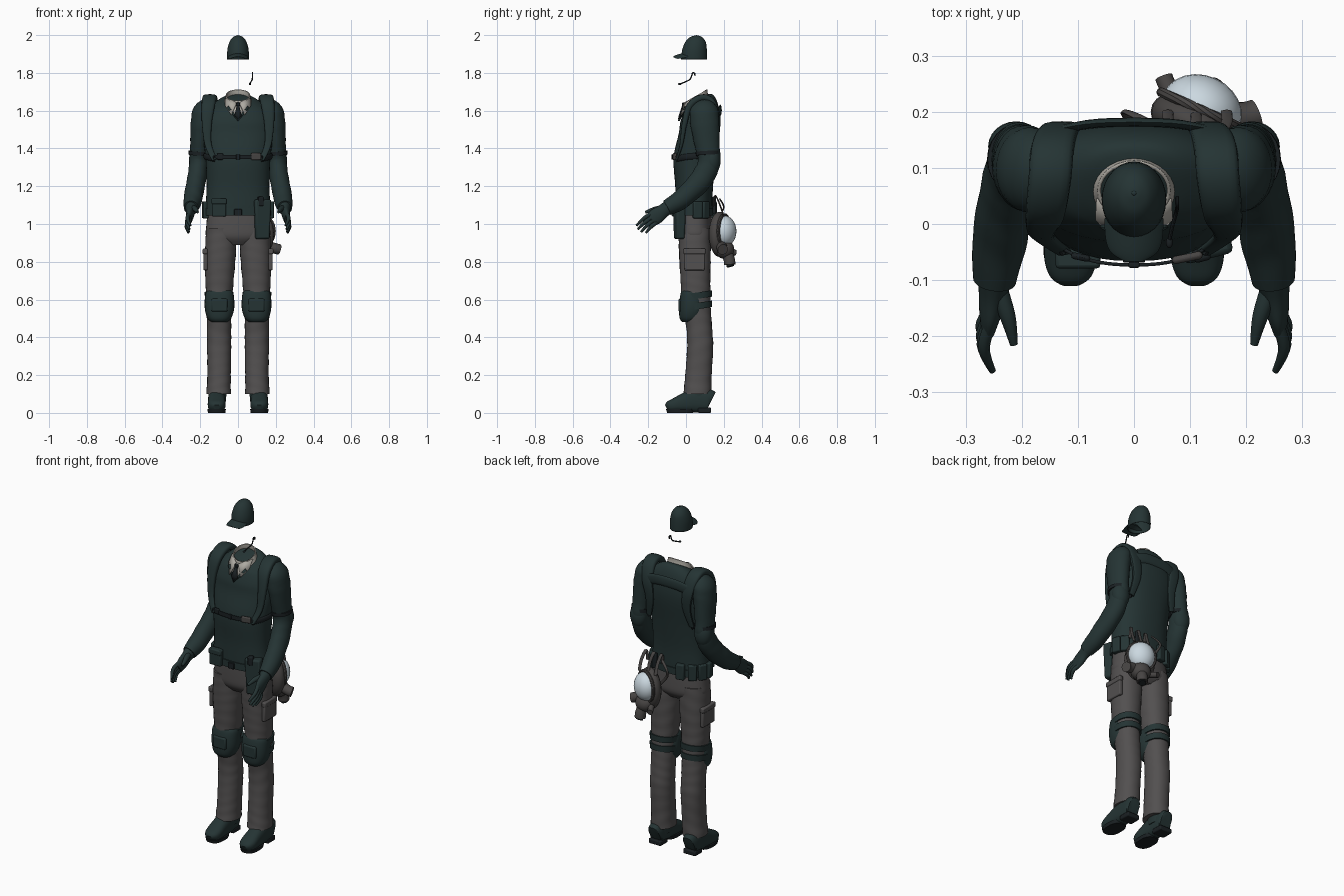
import bpy, bmesh, math
from mathutils import Vector, Matrix

def material(name, rgb):
    m = bpy.data.materials.new(name)
    m.diffuse_color = (*rgb, 1)
    return m

GREEN = material("dark_green", (0.018, 0.034, 0.034))
TROUSER = material("trouser_grey", (0.085, 0.080, 0.080))
SHIRT = material("shirt_beige", (0.42, 0.40, 0.36))
RUBBER = material("rubber_grey", (0.065, 0.060, 0.058))
GLASS = material("visor_glass", (0.60, 0.69, 0.75))
BLACK = material("strap_black", (0.010, 0.014, 0.016))

def finish(name, bm, mat, bevel=0, thick=0):
    bmesh.ops.recalc_face_normals(bm, faces=bm.faces)
    me = bpy.data.meshes.new(name)
    bm.to_mesh(me)
    bm.free()
    ob = bpy.data.objects.new(name, me)
    me.materials.append(mat)
    bpy.context.collection.objects.link(ob)
    if thick:
        m = ob.modifiers.new("thickness", 'SOLIDIFY')
        m.thickness, m.offset = thick, 0
    if bevel:
        m = ob.modifiers.new("bevel", 'BEVEL')
        m.width, m.segments = bevel, 2
    return ob

def smooth_rings(rings, steps):
    """Catmull-Rom interpolation of ring tuples."""
    r = [tuple(q) + (0,) * (6 - len(q)) for q in rings]
    out = []
    for i in range(len(r) - 1):
        a, b, c, d = r[max(i - 1, 0)], r[i], r[i + 1], r[min(i + 2, len(r) - 1)]
        for k in range(steps):
            t = k / steps
            out.append([0.5 * (2 * q + (s - p) * t + (2 * p - 5 * q + 4 * s - u) * t * t
                        + (3 * q - p - 3 * s + u) * t ** 3) for p, q, s, u in zip(a, b, c, d)])
    return out + [list(r[-1])]

def loft(name, rings, mat, side=1, flat=True, p=2.0, n=28, steps=4, arc=None,
         caps=True, thick=0, wrinkle=0):
    """Skin rings (x, y, z, rx, ry, tilt); flat keeps them level, else they follow the path."""
    rs = smooth_rings(rings, steps)
    bm, rows = bmesh.new(), []
    for i, (x, y, z, ra, rb, tilt) in enumerate(rs):
        A, B = Vector((1, 0, 0)), Vector((0, 1, tilt))
        if not flat:
            T = (Vector(rs[min(i + 1, len(rs) - 1)][:3]) - Vector(rs[max(i - 1, 0)][:3])).normalized()
            if abs(T.x) > 0.9:
                A = Vector((0, 1, 0))
            A = (A - T * A.dot(T)).normalized()
            B = T.cross(A)
        row = []
        for j in range(n + 1 if arc else n):
            t = arc[0] + (arc[1] - arc[0]) * j / n if arc else 2 * math.pi * j / n
            c, s = math.cos(t), math.sin(t)
            w = 1 + wrinkle * math.sin(z * 95 + 2.5 * math.sin(t + z * 9))
            v = Vector((x, y, z)) + A * (ra * w * math.copysign(abs(c) ** (2 / p), c)) \
                + B * (rb * w * math.copysign(abs(s) ** (2 / p), s))
            row.append(bm.verts.new((v.x * side, v.y, v.z)))
        rows.append(row)
    m = n if not arc else n + 1
    for r0, r1 in zip(rows, rows[1:]):
        for j in range(n):
            k = (j + 1) % m
            bm.faces.new((r0[j], r0[k], r1[k], r1[j]))
    if caps and not arc:
        bm.faces.new(rows[0])
        bm.faces.new(rows[-1])
    return finish(name, bm, mat, thick=thick)

def tube(name, pts, r, mat, side=1, r2=None, **kw):
    return loft(name, [(*q, r, r2 or r) for q in pts], mat, side, flat=False, n=kw.pop("n", 12), **kw)

def ball(name, loc, radii, mat, rot=0):
    bm = bmesh.new()
    bmesh.ops.create_uvsphere(bm, u_segments=24, v_segments=14, radius=1, matrix=Matrix.Translation(loc)
                              @ Matrix.Rotation(rot, 4, 'Z') @ Matrix.Diagonal((*radii, 1)))
    return finish(name, bm, mat)

def box(name, loc, size, mat, rot=0, bevel=0.006, taper=1):
    bm = bmesh.new()
    bmesh.ops.create_cube(bm, size=1)
    for v in bm.verts:
        if v.co.z < 0:
            v.co.x *= taper
            v.co.y *= taper
    bm.transform(Matrix.Translation(loc) @ Matrix.Rotation(rot, 4, 'Z') @ Matrix.Diagonal((*size, 1)))
    return finish(name, bm, mat, bevel=bevel)

def plate(name, pts, mat, thick=0.006):
    bm = bmesh.new()
    bm.faces.new([bm.verts.new(q) for q in pts])
    return finish(name, bm, mat, thick=thick)

# Cap with brim and button
loft("cap_crown", [(0, .043, 1.872, .056, .067), (0, .045, 1.92, .055, .064), (0, .05, 1.96, .045, .054),
     (0, .053, 1.985, .029, .035), (0, .055, 1.995, .012, .014), (0, .055, 1.997, .002, .002)],
     GREEN, caps=False, thick=.003)
brim = loft("cap_brim", [(0, .01, 1.907, .053, .005), (0, -.03, 1.896, .050, .005),
            (0, -.052, 1.889, .040, .005), (0, -.066, 1.885, .018, .003)], GREEN, flat=False)
for v in brim.data.vertices:
    v.co.z -= 8 * v.co.x ** 2
ball("cap_button", (0, .055, 1.996), (.005, .005, .004), GREEN)

# Headset microphone
tube("headset_boom", [(.063, -.03, 1.742), (.068, -.005, 1.752), (.075, .02, 1.765), (.077, .03, 1.785),
     (.077, .035, 1.8), (.077, .046, 1.797), (.077, .046, 1.785)], .0035, BLACK, n=8)
ball("headset_microphone", (.063, -.033, 1.741), (.006, .01, .006), BLACK)

# Sweater body
loft("sweater", [(0, .04, 1.045, .165, .092), (0, .042, 1.08, .172, .098), (0, .043, 1.2, .166, .1),
     (0, .047, 1.35, .172, .113), (0, .07, 1.48, .187, .108), (0, .075, 1.55, .182, .105, .1),
     (0, .078, 1.615, .15, .09, .25), (0, .07, 1.648, .1, .073, .5), (0, .06, 1.655, .064, .053, .6)],
     GREEN, p=2.3, n=40)

# Shirt collar, flaps and tie
loft("shirt_collar", [(0, .058, 1.64, .073, .06, .6), (0, .058, 1.66, .067, .054, .6),
     (0, .06, 1.682, .062, .05, .6)], SHIRT, caps=False, thick=.006)
plate("shirt_front", [(0, -.034, 1.555), (.05, .004, 1.63), (0, -.002, 1.645), (-.05, .004, 1.63)], SHIRT)
for s in (1, -1):
    plate("collar_flap", [(.006 * s, -.007, 1.642), (.036 * s, -.027, 1.577), (.068 * s, .01, 1.625),
          (.066 * s, .045, 1.668)], SHIRT)
    plate("neckline_trim", [(0, -.038, 1.545), (0, -.036, 1.558), (.05 * s, -.003, 1.625),
          (.06 * s, -.003, 1.615)], GREEN, .008)
plate("tie", [(-.007, -.017, 1.625), (.007, -.017, 1.625), (.018, -.034, 1.575), (0, -.039, 1.553),
      (-.018, -.034, 1.575)], BLACK, .008)
box("tie_knot", (0, -.014, 1.63), (.024, .016, .024), BLACK, taper=.7, bevel=.004)

# Arms, gloves and harness on both sides
for s in (1, -1):
    loft("sleeve", [(.15, .09, 1.635, .035, .05), (.178, .095, 1.6, .058, .074), (.195, .1, 1.53, .056, .076),
         (.203, .112, 1.42, .05, .066), (.208, .122, 1.33, .049, .058), (.217, .09, 1.25, .05, .06),
         (.23, .03, 1.18, .05, .056), (.241, -.04, 1.12, .048, .05), (.248, -.1, 1.085, .038, .042)],
         GREEN, s, flat=False, wrinkle=.02)
    ball("elbow_pad", (.21 * s, .138, 1.335), (.05, .045, .075), GREEN)
    tube("elbow_strap", [(.205, .115, 1.385), (.206, .116, 1.365)], .056, BLACK, s, r2=.064, n=24)
    loft("glove_palm", [(.247, -.09, 1.09, .034, .038), (.251, -.12, 1.07, .026, .036),
         (.256, -.155, 1.043, .02, .042), (.26, -.185, 1.022, .013, .036)], GREEN, s, flat=False)
    for k, tip in enumerate([(.252, -.262, .992), (.257, -.255, .972), (.26, -.238, .958), (.262, -.212, .953)]):
        o = k * .019 - .028
        base = (.259, -.17 + o * .55, 1.032 - o * .8)
        mid = [(a + b) / 2 + d for a, b, d in zip(base, tip, (.012, 0, .006))]
        loft("glove_finger", [(*base, .011, .011), (*mid, .0105, .0105), (*tip, .006, .006)], GREEN, s,
             flat=False, n=10)
    loft("glove_thumb", [(.245, -.11, 1.085, .018, .018), (.225, -.165, 1.078, .014, .014),
         (.214, -.215, 1.062, .007, .007)], GREEN, s, flat=False, n=10)
    # Harness strap over the shoulder, thick at the top
    loft("shoulder_strap", [(.125, -.05, 1.34, .014, .006), (.158, -.025, 1.42, .018, .009),
         (.165, -.008, 1.53, .026, .014), (.158, .02, 1.625, .035, .018), (.15, .08, 1.668, .038, .018),
         (.145, .135, 1.65, .038, .018), (.132, .168, 1.57, .034, .014), (.12, .166, 1.47, .026, .009),
         (.14, .145, 1.36, .016, .006)], GREEN, s, flat=False, n=16, p=3)
    tube("side_strap", [(.125, -.052, 1.345), (.165, 0, 1.355), (.176, .06, 1.36), (.14, .145, 1.36)],
         .006, BLACK, s, r2=.016)
tube("back_yoke", [(-.13, .168, 1.58), (-.06, .18, 1.6), (.06, .18, 1.6), (.13, .168, 1.58)], .008, GREEN, r2=.03)

# Chest strap and buckles
loft("chest_strap", [(0, .047, 1.344, .176, .12), (0, .047, 1.366, .176, .12)], BLACK, p=2.3,
     arc=(math.pi + .5, 2 * math.pi - .5), thick=.006)
box("chest_buckle", (.095, -.06, 1.357), (.055, .014, .036), RUBBER, rot=.2)
box("strap_adjuster", (-.095, -.059, 1.357), (.035, .012, .034), BLACK, rot=-.2)
box("strap_clip", (0, -.073, 1.355), (.02, .01, .028), BLACK, bevel=.003)

# Belt with pouches
loft("belt", [(0, .042, 1.045, .176, .103), (0, .042, 1.085, .176, .103)], GREEN, p=2.3, n=40)
for a in (10, 32, 112, 136, 160, 186):
    t = math.radians(a)
    box("belt_pouch", (.172 * math.cos(t), .042 + .108 * math.sin(t), 1.075), (.048, .034, .09), GREEN,
        rot=math.atan2(math.sin(t) / .1, math.cos(t) / .17) + math.pi / 2)
box("front_pouch", (-.1, -.058, 1.085), (.075, .035, .09), GREEN)
box("front_pouch_flap", (-.1, -.06, 1.12), (.08, .038, .03), GREEN)
box("belt_buckle", (0, -.064, 1.062), (.04, .01, .035), BLACK, bevel=.003)
box("holster", (.128, -.035, 1.025), (.09, .055, .21), GREEN, rot=.25, taper=.82, bevel=.01)
box("holster_grip", (.12, -.052, 1.12), (.03, .03, .05), BLACK, rot=.25)

# Trousers, knee pads and boots
loft("trouser_seat", [(0, .042, 1.07, .16, .09), (0, .045, .99, .168, .092), (0, .047, .93, .165, .088),
     (0, .047, .89, .09, .06)], TROUSER, p=2.4, n=36)
for s in (1, -1):
    loft("trouser_leg", [(.088, .045, .98, .08, .086), (.093, .047, .85, .082, .084), (.098, .05, .7, .075, .079),
         (.1, .055, .58, .067, .075), (.1, .07, .45, .064, .068), (.1, .075, .35, .064, .069),
         (.1, .066, .2, .062, .07), (.103, .06, .1, .065, .074)], TROUSER, s, p=2.2, steps=8, wrinkle=.012)
    box("cargo_pocket", (.172 * s, .045, .81), (.022, .11, .11), TROUSER)
    box("cargo_flap", (.174 * s, .045, .855), (.026, .116, .03), TROUSER)
    loft("knee_pad", [(.098, .02, .655, .045, .035), (.098, .026, .64, .07, .052), (.098, .03, .6, .078, .064),
         (.098, .03, .545, .077, .067), (.099, .025, .5, .062, .058), (.099, .02, .48, .04, .038)], GREEN, s, p=2.4)
    box("knee_pad_plate", (.098 * s, -.03, .57), (.085, .02, .07), GREEN, bevel=.009)
    for z in (.62, .565):
        loft("knee_strap", [(.1, .055, z - .017, .075, .082, .15), (.1, .055, z + .017, .077, .083, .15)],
             GREEN, s, p=2.2)
    loft("boot", [(.113, .132, .06, .034, .052), (.113, .115, .065, .042, .062), (.113, .05, .066, .045, .064),
         (.113, -.01, .054, .046, .05), (.113, -.06, .042, .047, .036), (.113, -.09, .034, .038, .028),
         (.113, -.104, .028, .02, .016)], GREEN, s, flat=False, p=2.6)
    loft("boot_shaft", [(.11, .065, .06, .046, .066), (.107, .065, .16, .05, .06)], GREEN, s)
    loft("boot_sole", [(.113, -.03, 0, .046, .07), (.113, -.03, .02, .049, .076)], BLACK, s, p=2.6)
    box("boot_heel", (.113 * s, .098, .014), (.08, .07, .028), BLACK)

# Gas mask hung on the belt, facing back and outward
R = -.42
ball("mask_body", (.11, .178, .945), (.085, .05, .12), RUBBER, R)
ball("mask_visor", (.12, .203, .962), (.074, .062, .082), GLASS, R)
ball("mask_snout", (.125, .205, .865), (.055, .05, .05), RUBBER, R)
tube("mask_filter", [(.127, .21, .86), (.135, .228, .815), (.137, .232, .785)], .03, RUBBER, n=20)
tube("mask_filter_cap", [(.137, .232, .79), (.139, .236, .775)], .02, BLACK, n=20)
tube("mask_canister", [(.165, .19, .88), (.2, .19, .87), (.218, .195, .865)], .028, RUBBER, n=20)
tube("mask_valve", [(.075, .215, .86), (.058, .25, .85), (.053, .262, .847)], .016, RUBBER, n=16)
rim = [(.12 + .078 * math.cos(t) * math.cos(R), .203 + .078 * math.cos(t) * math.sin(R), .962 + .086 * math.sin(t))
       for t in [math.pi * k / 8 for k in range(17)]]
tube("visor_rim", rim, .009, RUBBER, n=8, steps=2)
for x0, x1 in ((.05, .06), (.1, .11), (.15, .165)):
    tube("mask_head_strap", [(x1, .2, 1.04), (x1, .18, 1.1), (x0, .155, 1.15), (x0, .145, 1.09)], .01, RUBBER, r2=.004)
tube("mask_loose_strap", [(.05, .17, .98), (0, .18, 1.04), (-.015, .2, 1.09), (.03, .18, 1.13)], .008, RUBBER, r2=.004)
box("mask_hook", (.1, .15, 1.1), (.03, .02, .09), BLACK)

# Smooth shading with kept edges
bpy.ops.object.select_all(action='SELECT')
bpy.context.view_layer.objects.active = bpy.context.selected_objects[0]
bpy.ops.object.shade_smooth_by_angle(angle=math.radians(40))
